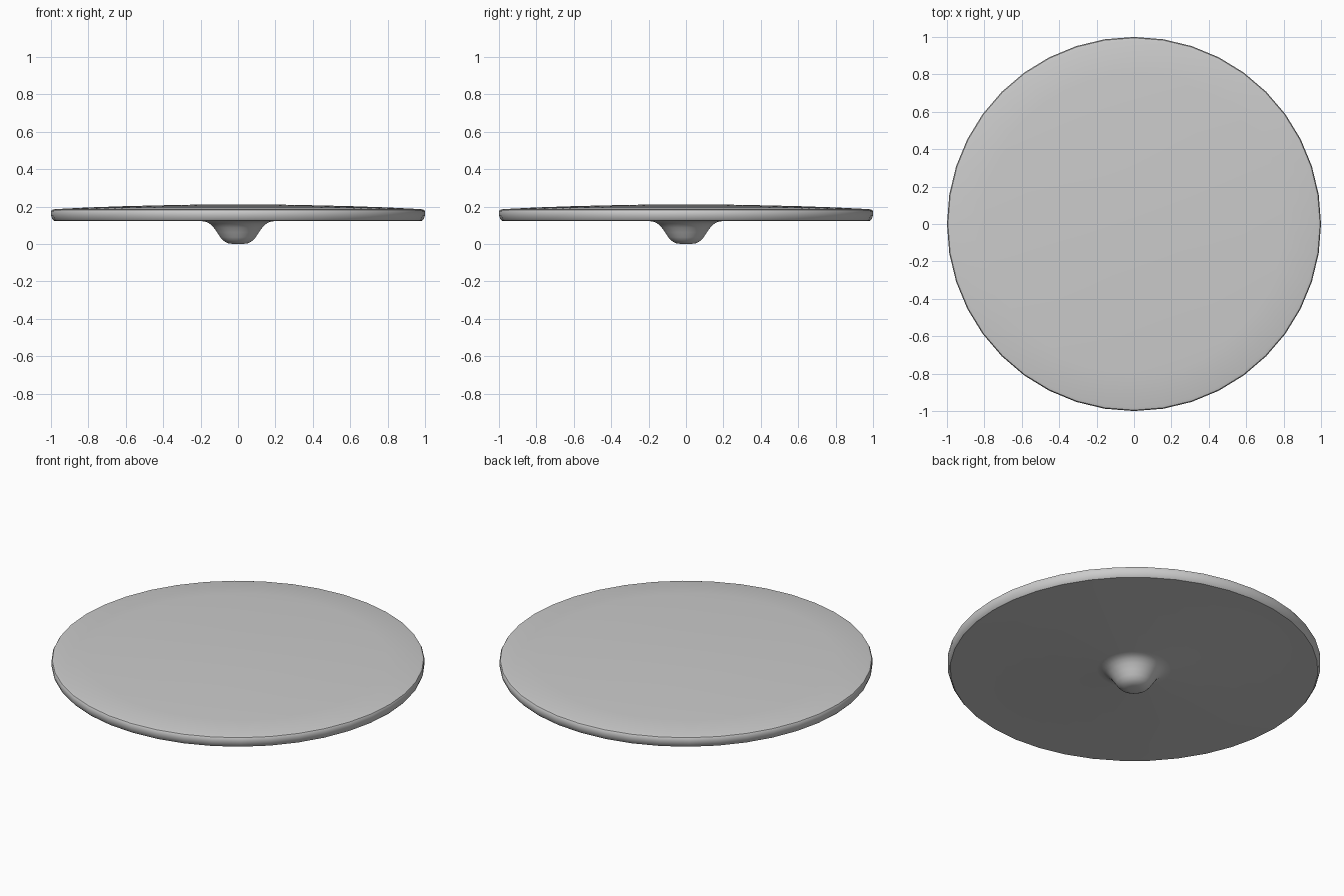
import bpy, bmesh, math

if "Cube" in bpy.data.objects:
    bpy.data.objects.remove(bpy.data.objects["Cube"])

SIDES = 40

# Half profile (radius, height): foot knob, flat underside, rounded rim, gently domed top
PROFILE = [
    (0.0, 0.002), (0.03, 0.002), (0.055, 0.006), (0.08, 0.02), (0.095, 0.038),
    (0.112, 0.064), (0.13, 0.09), (0.148, 0.108), (0.17, 0.12), (0.2, 0.125),
    (0.97, 0.125), (0.985, 0.126), (0.993, 0.135), (1.0, 0.155), (1.0, 0.175),
    (0.995, 0.184), (0.98, 0.188), (0.8, 0.197), (0.6, 0.204), (0.3, 0.211), (0.0, 0.214),
]


def lathe(name, profile, sides):
    bm = bmesh.new()
    rings = []
    for r, z in profile:
        n = sides if r > 0 else 1
        rings.append([bm.verts.new((r * math.cos(2 * math.pi * i / sides),
                                    r * math.sin(2 * math.pi * i / sides), z - 0.002))
                      for i in range(n)])
    for a, b in zip(rings, rings[1:]):
        for i in range(sides):
            j = (i + 1) % sides
            loop = [a[i % len(a)], a[j % len(a)], b[j % len(b)], b[i % len(b)]]
            bm.faces.new(list(dict.fromkeys(loop)))
    bmesh.ops.recalc_face_normals(bm, faces=bm.faces[:])
    mesh = bpy.data.meshes.new(name)
    bm.to_mesh(mesh)
    bm.free()
    obj = bpy.data.objects.new(name, mesh)
    bpy.context.collection.objects.link(obj)
    return obj


# Round disc with the knob underneath, turned as one piece
disc = lathe("spinning_disc", PROFILE, SIDES)
bpy.context.view_layer.objects.active = disc
disc.select_set(True)
bpy.ops.object.shade_smooth_by_angle(angle=math.radians(40))
